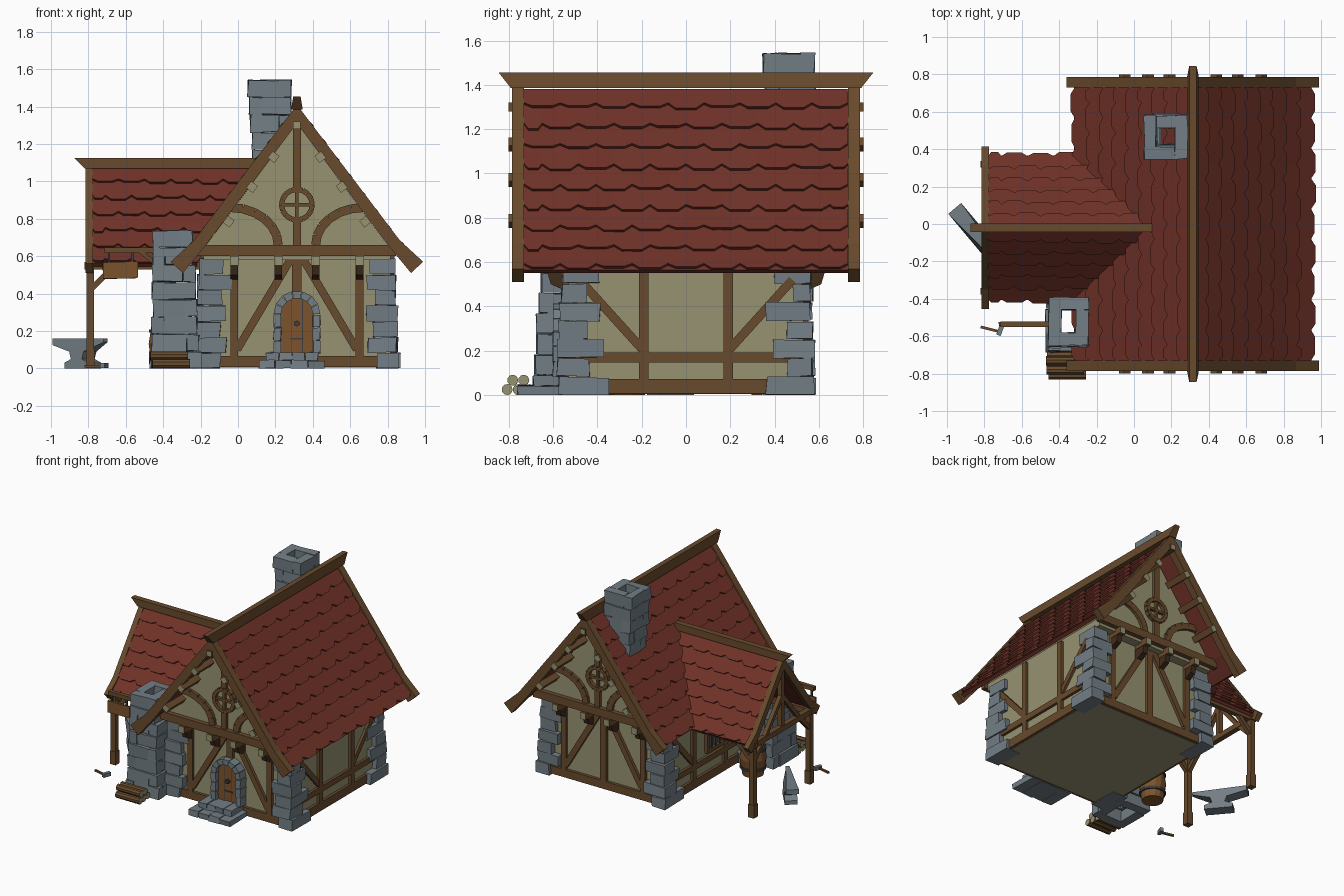
import bpy, bmesh, math, random
from mathutils import Matrix, Vector

random.seed(4)
if "Cube" in bpy.data.objects:
    bpy.data.objects.remove(bpy.data.objects["Cube"])


def material(name, r, g, b):
    mat = bpy.data.materials.new(name)
    mat.use_nodes = True
    mat.diffuse_color = (r, g, b, 1)
    mat.node_tree.nodes["Principled BSDF"].inputs["Base Color"].default_value = (r, g, b, 1)
    return mat


PLASTER = material("plaster", .31, .29, .17)
WOOD = material("timber", .14, .07, .026)
DARK = material("dark timber", .05, .026, .012)
ROOF = material("roof tile", .16, .032, .021)
STONE = material("stone", .17, .21, .235)
DOOR = material("door wood", .2, .087, .026)
METAL = material("dark metal", .045, .048, .054)
MID = .315  # centre line of the house


def part(name, bm, *mats, rule=None):
    bmesh.ops.recalc_face_normals(bm, faces=bm.faces[:])
    bm.normal_update()
    if rule:
        for face in bm.faces:
            face.material_index = int(rule(face))
    mesh = bpy.data.meshes.new(name)
    bm.to_mesh(mesh)
    bm.free()
    for mat in mats:
        mesh.materials.append(mat)
    obj = bpy.data.objects.new(name, mesh)
    bpy.context.collection.objects.link(obj)
    return obj


def block(bm, lo, hi, jitter=0):
    lo, hi = Vector(lo), Vector(hi)
    verts = bmesh.ops.create_cube(bm, size=1, matrix=Matrix.Translation((lo + hi) / 2)
                                  @ Matrix.Diagonal((*(hi - lo), 1)))["verts"]
    for v in verts:
        v.co += Vector([random.uniform(-jitter, jitter) for _ in range(3)])
        v.co.z = max(v.co.z, 0)


def beam(bm, p, q, width, depth, normal):
    p, q, n = Vector(p), Vector(q), Vector(normal)
    along = (q - p).normalized()
    rot = Matrix((along, n.cross(along), n)).transposed().to_4x4()
    bmesh.ops.create_cube(bm, size=1, matrix=Matrix.Translation((p + q) / 2) @ rot
                          @ Matrix.Diagonal(((q - p).length, width, depth, 1)))


def prism(bm, outline, axis, lo, hi):
    def at(p, t):
        return {"x": (t, *p), "y": (p[0], t, p[1]), "z": (*p, t)}[axis]
    a = [bm.verts.new(at(p, lo)) for p in outline]
    b = [bm.verts.new(at(p, hi)) for p in outline]
    bm.faces.new(a)
    bm.faces.new(b[::-1])
    for i in range(len(a)):
        bm.faces.new((a[i - 1], a[i], b[i], b[i - 1]))


def chevron(centre, outer, inner):
    half = outer + inner[::-1]
    return [(centre + d, z) for d, z in half] + [(centre - d, z) for d, z in half[::-1] if d]


def tiled_slope(bm, profile, rows, width, place, lo, limit):
    (d0, z0), (d1, z1), (d2, z2) = profile
    first = math.hypot(d1 - d0, z1 - z0)
    total = first + math.hypot(d2 - d1, z2 - z1)

    def point(a, s, h):
        if s < first:
            t = s / first
            d, z = d0 + (d1 - d0) * t, z0 + (z1 - z0) * t
        else:
            t = (s - first) / (total - first)
            d, z = d1 + (d2 - d1) * t, z1 + (z2 - z1) * t
        return place(d + h * .8, a, z + h * .6)

    step = total / rows
    for r in range(rows):
        start, end = max(0, (r - .3) * step), (r + 1) * step
        shoulder = end - step * .22
        hi = limit(z0 + (z2 - z0) * (r + .5) / rows)
        a = lo - (r % 2) * width / 2
        while a < hi - .01:
            left, right = max(a, lo), min(a + width, hi)
            c = (right - left) * .22
            drop = random.uniform(-.008, .008)
            shape = [(left, start, .002), (right, start, .002), (right, shoulder, .018),
                     (right - c, end + drop, .022), (left + c, end + drop, .022), (left, shoulder, .018)]
            top = [bm.verts.new(point(*p)) for p in shape]
            low = [bm.verts.new(point(u, s, h - .016)) for u, s, h in shape]
            bm.faces.new(top)
            bm.faces.new(low[::-1])
            for i in range(6):
                bm.faces.new((top[i - 1], top[i], low[i], low[i - 1]))
            a += width


# Plaster walls, with the gable floor overhanging front and back
bm = bmesh.new()
block(bm, (MID - .5, -.53, .005), (MID + .5, .53, .6))
prism(bm, chevron(MID, [(0, 1.31), (.5, .64)], [(0, .58), (.5, .58)]), "y", -.6, .6)
part("plaster_walls", bm, PLASTER)

# Main roof
main_line = [(0, 1.38), (.52, .69), (.635, .565)]
bm = bmesh.new()
prism(bm, chevron(MID, main_line, [(0, 1.33), (.5, .66), (.61, .55)]), "y", -.73, .73)
for side in (-1, 1):
    tiled_slope(bm, main_line, 9, .1622, lambda d, a, z: (MID + side * d, a, z), -.73, lambda z: .73)
part("main_roof", bm, ROOF)

# Porch roof, running back into the main slope
porch_y = -.02
porch_line = [(0, 1.07), (.3, .655), (.385, .56)]
bm = bmesh.new()
prism(bm, chevron(porch_y, porch_line, [(0, 1.03), (.29, .63), (.37, .545)]), "x", -.78, -.22)
for side in (-1, 1):
    tiled_slope(bm, porch_line, 6, .14, lambda d, a, z: (a, porch_y + side * d, z), -.78,
                lambda z: MID - (1.38 - z) / 1.327 + .07)
part("porch_roof", bm, ROOF)

# Barge boards and ridge beams
bm = bmesh.new()
board = chevron(MID, [(0, 1.41), (.55, .685), (.675, .57)], [(0, 1.31), (.49, .655), (.61, .51)])
for side in (-1, 1):
    prism(bm, board, "y", side * .73, side * .785)
prism(bm, chevron(porch_y, [(0, 1.09), (.33, .645), (.435, .56)],
                  [(0, 1.0), (.3, .605), (.39, .51)]), "x", -.815, -.775)
part("barge_boards", bm, WOOD)

bm = bmesh.new()
prism(bm, [(-.79, 1.385), (.79, 1.385), (.845, 1.455), (-.845, 1.455)], "x", MID - .028, MID + .028)
for v in bm.verts:
    v.co.x = MID + (v.co.x - MID) * (.7 if v.co.z > 1.4 else 1.1)
part("main_ridge_beam", bm, WOOD)
bm = bmesh.new()
prism(bm, [(-.82, 1.07), (.07, 1.07), (.11, 1.125), (-.875, 1.125)], "y", porch_y - .022, porch_y + .022)
part("porch_ridge_beam", bm, WOOD)

# Purlin and joist ends, pale on the cut face
bm = bmesh.new()
for s in (-1, 1):
    block(bm, (MID - .02, min(s * .59, s * .8), 1.28), (MID + .02, max(s * .59, s * .8), 1.32))
    for side in (-1, 1):
        for d, z in ((.125, 1.13), (.24, .97), (.365, .785)):
            x = MID + side * d
            beam(bm, (x, s * .59, z), (x, s * .8, z), .045, .045, (side * .8, 0, .6))
        for d in (.1, .335):
            x = MID + side * d
            beam(bm, (x, s * .52, .575), (x, s * .655, .575), .045, .05, (0, 0, 1))
part("purlin_and_joist_ends", bm, WOOD, PLASTER, rule=lambda f: abs(f.normal.y) > .9)

bm = bmesh.new()
for s in (-1, 1):
    for d in (-.335, -.1, .1, .335):
        prism(bm, [(s * .52, .55), (s * .625, .55), (s * .61, .5), (s * .52, .46)], "x", MID + d - .02, MID + d + .02)
part("joist_brackets", bm, DARK)

# Timber framing of both gable walls
bm = bmesh.new()
for s in (-1, 1):
    n = (0, s, 0)

    def stud(y, x1, z1, x2, z2, w=.042):
        beam(bm, (MID + x1, s * y, z1), (MID + x2, s * y, z2), w, .035, n)
    low, high = .535, .605
    stud(high + .015, -.53, .63, .53, .63, .06)
    stud(low, -.5, .037, .5, .037, .06)
    stud(low, 0, .4 if s < 0 else .06, 0, .6, .05)
    stud(high, 0, .65, 0, .79)
    stud(high, 0, .96, 0, 1.3)
    for side in (-1, 1):
        stud(low, side * .335, .06, side * .335, .6)
        stud(low, side * .03, .59, side * .32, .1)
        curve = [(side * (.355 - .255 * math.cos(i * math.pi / 12)), .66 + .2 * math.sin(i * math.pi / 12))
                 for i in range(7)]
        for p, q in zip(curve, curve[1:]):
            stud(high, *p, *q, .048)
    ring = [(.082 * math.cos(i * math.pi / 8), .875 + .082 * math.sin(i * math.pi / 8)) for i in range(17)]
    for p, q in zip(ring, ring[1:]):
        stud(high + .005, *p, *q, .028)
    stud(high, -.08, .875, .08, .875, .018)
    stud(high, 0, .795, 0, .955, .018)
part("gable_framing", bm, WOOD)

# Timber framing of both long walls
bm = bmesh.new()
for s in (-1, 1):
    x, n = MID + s * .503, (s, 0, 0)
    for z, w in ((.04, .065), (.17, .045)):
        beam(bm, (x, -.5, z), (x, .5, z), w, .035, n)
    for side in (-1, 1):
        beam(bm, (x, side * .19, .06), (x, side * .19, .62), .042, .035, n)
        beam(bm, (x, side * .2, .21), (x, side * .48, .52), .04, .03, n)
part("side_framing", bm, WOOD)

# Barred window under the porch
x = MID - .505
bm = bmesh.new()
for y in (-.17, .03):
    beam(bm, (x, y, .23), (x, y, .43), .025, .04, (1, 0, 0))
for z in (.23, .43):
    beam(bm, (x, -.18, z), (x, .04, z), .025, .04, (1, 0, 0))
part("window_frame", bm, WOOD)
bm = bmesh.new()
for y in (-.12, -.07, -.02):
    beam(bm, (x, y, .23), (x, y, .43), .012, .03, (1, 0, 0))
part("window_bars", bm, METAL)

# Corner stones, alternating long and short
bm = bmesh.new()
for sx in (-1, 1):
    for sy in (-1, 1):
        z = 0
        for i in range(7):
            top = z + .084
            lx = (.12, .17)[i % 2] + random.uniform(-.015, .015)
            ly = (.22, .14)[i % 2] + random.uniform(-.02, .02) - .008 * i
            ox = MID + sx * (.545 - .004 * i + random.uniform(-.008, .008))
            oy = sy * (.58 - .003 * i + random.uniform(-.008, .008))
            xs, ys = sorted((ox, ox - sx * lx)), sorted((oy, oy - sy * ly))
            block(bm, (xs[0], ys[0], z), (xs[1], ys[1], top - .003), .005)
            z = top
part("corner_stones", bm, STONE)


# Hollow stone stacks, each course a pinwheel of four blocks
def stack(name, base, tip, z0, z1, courses, t):
    bm = bmesh.new()
    h = (z1 - z0) / courses
    for i in range(courses):
        k = i / (courses - 1)
        xa, xb, ya, yb = [b + (e - b) * k + random.uniform(-.007, .007) for b, e in zip(base, tip)]
        lo, hi = z0 + i * h, z0 + (i + 1) * h - .003
        e, f = (t, 0) if i % 2 else (0, t)
        block(bm, (xa + f, ya, lo), (xb - e, ya + t, hi), .005)
        block(bm, (xa + e, yb - t, lo), (xb - f, yb, hi), .005)
        block(bm, (xa, ya + e, lo), (xa + t, yb - f, hi), .005)
        block(bm, (xb - t, ya + f, lo), (xb, yb - e, hi), .005)
    part(name, bm, STONE)


stack("roof_chimney", (.09, .28, .37, .57), (.06, .28, .35, .58), .98, 1.545, 6, .065)
stack("forge_chimney", (-.465, -.2, -.685, -.385), (-.45, -.245, -.65, -.395), 0, .74, 8, .066)

# Arched door with stone surround and steps
spring = .29
bm = bmesh.new()
arch = [(MID + .09 * math.cos(i * math.pi / 10), spring + .09 * math.sin(i * math.pi / 10)) for i in range(11)]
prism(bm, [(MID + .09, .08)] + arch + [(MID - .09, .08)], "y", -.565, -.52)
part("door", bm, DOOR)
bm = bmesh.new()
for d in (-.03, .03):
    block(bm, (MID + d - .002, -.567, .09), (MID + d + .002, -.56, .37))
block(bm, (MID - .035, -.57, .155), (MID + .035, -.56, .163))
bmesh.ops.create_cone(bm, cap_ends=True, segments=8, radius1=.016, radius2=.016, depth=.03,
                      matrix=Matrix.Translation((MID, -.575, .24)) @ Matrix.Rotation(math.pi / 2, 4, "X"))
part("door_fittings", bm, METAL)
bm = bmesh.new()
for i in range(7):
    ends = [(i + .03) * math.pi / 7, (i + .97) * math.pi / 7]
    wedge = [(r, a) for r, pair in ((.085, ends), (.125, ends[::-1])) for a in pair]
    prism(bm, [(MID + r * math.cos(a), spring + r * math.sin(a)) for r, a in wedge], "y", -.6, -.52)
for side in (-1, 1):
    for i in range(3):
        xs = sorted((MID + side * .085, MID + side * .125))
        block(bm, (xs[0], -.6, .08 + i * .07), (xs[1], -.52, .147 + i * .07), .003)
for i in range(4):
    block(bm, (.11 + i * .088, -.76, 0), (.195 + i * .088, -.55, .043), .005)
    block(bm, (.15 + i * .07, -.69, .043), (.217 + i * .07, -.55, .085), .004)
part("door_surround_and_steps", bm, STONE)

# Porch frame
bm = bmesh.new()
px, up = -.79, Vector((0, 0, 1))
for side in (-1, 1):
    y = porch_y + side * .34
    block(bm, (px - .02, y - .02, 0), (px + .02, y + .02, .57))
    block(bm, (px - .024, y - .024, 0), (px + .024, y + .024, .1))
    beam(bm, (px - .03, y, .55), (-.19, y, .55), .035, .04, up)
    beam(bm, (px, y, .42), (px, y - side * .12, .54), .03, .03, (1, 0, 0))
    beam(bm, (px, y, .42), (px + .12, y, .54), .03, .03, (0, 1, 0))
    beam(bm, (px, porch_y + side * .2, .56), (px, porch_y, .8), .03, .03, (1, 0, 0))
beam(bm, (px, porch_y - .37, .55), (px, porch_y + .37, .55), .04, .04, (1, 0, 0))
beam(bm, (px, porch_y, .55), (px, porch_y, 1.03), .035, .035, (1, 0, 0))
part("porch_frame", bm, WOOD)

# Hanging sign on its arm
bm = bmesh.new()
beam(bm, (-.715, -.535, .632), (-.4, -.535, .632), .03, .03, up)
beam(bm, (-.53, -.535, .63), (-.44, -.535, .56), .02, .02, (0, 1, 0))
part("sign_arm", bm, WOOD)
bm = bmesh.new()
block(bm, (-.72, -.545, .48), (-.535, -.525, .57), .004)
part("sign_board", bm, DOOR)
bm = bmesh.new()
for x in (-.69, -.565):
    block(bm, (x - .006, -.541, .565), (x + .006, -.529, .635))
part("sign_chains", bm, METAL)

# Anvil
bm = bmesh.new()
prism(bm, [(-.2, .16), (.19, .16), (.19, .14), (.06, .09), (.045, .05), (.1, .03), (.1, 0),
           (-.1, 0), (-.1, .03), (-.045, .05), (-.06, .09), (-.2, .125)], "y", -.045, .045)
for v in bm.verts:
    v.co.y *= .3 if v.co.x > .15 else 1
bm.transform(Matrix.Translation((-.83, -.07, 0)) @ Matrix.Rotation(math.radians(-50), 4, "Z"))
part("anvil", bm, STONE)

# Hammer
bm = bmesh.new()
beam(bm, (-.82, -.55, .012), (-.72, -.575, .012), .014, .014, up)
part("hammer_handle", bm, WOOD)
bm = bmesh.new()
beam(bm, (-.725, -.595, .015), (-.705, -.54, .015), .025, .028, up)
part("hammer_head", bm, STONE)

# Barrel with hoops
bm = bmesh.new()
for r1, r2, z, h in ((.075, .095, .065, .13), (.095, .075, .195, .13)):
    bmesh.ops.create_cone(bm, cap_ends=True, segments=14, radius1=r1, radius2=r2, depth=h,
                          matrix=Matrix.Translation((-.385, -.26, z)))
part("barrel", bm, DOOR)
bm = bmesh.new()
for z in (.06, .2):
    bmesh.ops.create_cone(bm, cap_ends=True, segments=14, radius1=.094, radius2=.094, depth=.018,
                          matrix=Matrix.Translation((-.385, -.26, z)))
part("barrel_hoops", bm, METAL)

# Log pile with pale cut ends
bm = bmesh.new()
for y, z in ((-.807, .025), (-.757, .025), (-.707, .025), (-.782, .067), (-.732, .067)):
    x = -.36 + random.uniform(-.012, .012)
    bmesh.ops.create_cone(bm, cap_ends=True, segments=9, radius1=.025, radius2=.025, depth=.2,
                          matrix=Matrix.Translation((x, y, z)) @ Matrix.Rotation(math.pi / 2, 4, "Y"))
part("log_pile", bm, WOOD, PLASTER, rule=lambda f: abs(f.normal.x) > .9)
